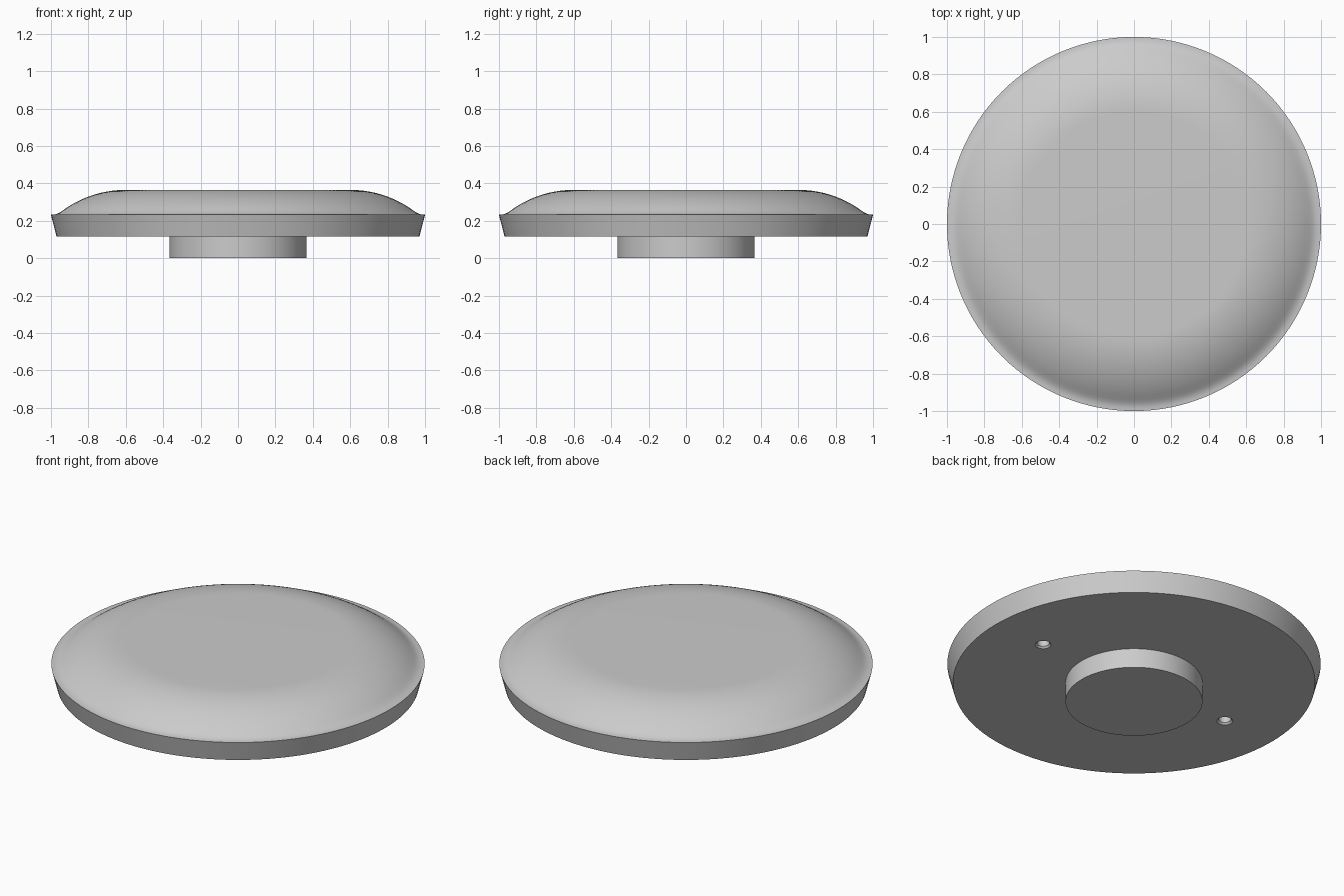
import bpy, bmesh
from math import sin, cos, tau, sqrt

cube = bpy.data.objects.get("Cube")
if cube:
    bpy.data.objects.remove(cube, do_unlink=True)

grey = bpy.data.materials.new("plain grey")
grey.use_nodes = True
colour = (0.6, 0.6, 0.6, 1)
grey.diffuse_color = colour
grey.node_tree.nodes["Principled BSDF"].inputs["Base Color"].default_value = colour


def lathe(name, profile, segments, centre=(0, 0)):
    """Revolve (radius, height) points, listed bottom to top, and cap both ends."""
    bm = bmesh.new()
    rings = []
    for r, z in profile:
        rings.append([bm.verts.new((centre[0] + r * cos(tau * i / segments),
                                    centre[1] + r * sin(tau * i / segments), z))
                      for i in range(segments)])
    for low, high in zip(rings, rings[1:]):
        for i in range(segments):
            j = (i + 1) % segments
            bm.faces.new((low[i], low[j], high[j], high[i]))
    bm.faces.new(rings[0][::-1])
    bm.faces.new(rings[-1])
    mesh = bpy.data.meshes.new(name)
    bm.to_mesh(mesh)
    bm.free()
    mesh.materials.append(grey)
    ob = bpy.data.objects.new(name, mesh)
    bpy.context.collection.objects.link(ob)
    return ob


def activate(ob):
    bpy.ops.object.select_all(action='DESELECT')
    ob.select_set(True)
    bpy.context.view_layer.objects.active = ob


# Disc: tapered rim, thin lip, small concave fillet, then a domed shoulder
flat_r, top_z, arc_r = 0.6, 0.365, 0.57
profile = [(0.97, 0.115), (1.0, 0.232), (0.985, 0.233), (0.97, 0.236), (0.955, 0.243)]
steps = 16
for k in range(steps + 1):
    r = 0.94 + (flat_r - 0.94) * k / steps
    profile.append((r, top_z - arc_r + sqrt(arc_r ** 2 - (r - flat_r) ** 2)))
disc = lathe("domed_disc", profile, 128)

# Two countersunk screw holes in the underside
for side in (-1, 1):
    cutter = lathe("screw_hole_cutter",
                   [(0.053, 0.105), (0.033, 0.125), (0.033, 0.2)], 32, (side * 0.635, 0))
    cutter.hide_render = True
    cut = disc.modifiers.new("screw_hole", 'BOOLEAN')
    cut.operation = 'DIFFERENCE'
    cut.solver = 'EXACT'
    cut.object = cutter
    activate(disc)
    bpy.ops.object.modifier_apply(modifier=cut.name)
    bpy.data.objects.remove(cutter, do_unlink=True)

# Round mounting hub below the disc
hub = lathe("mounting_hub", [(0.367, 0), (0.367, 0.13)], 96)

for ob in (disc, hub):
    activate(ob)
    bpy.ops.object.shade_smooth_by_angle(angle=0.5)
